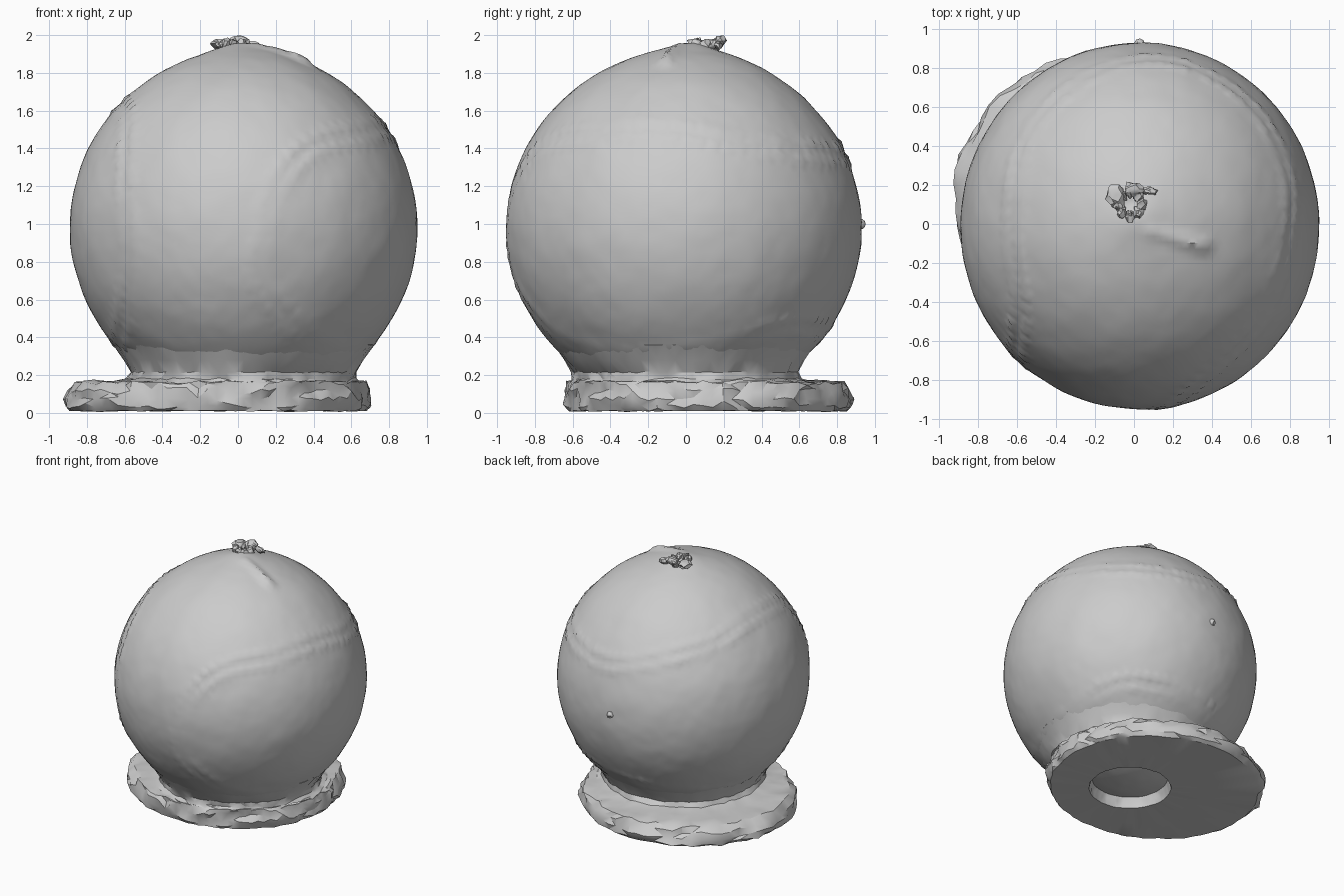
import bpy, bmesh, math, random
from mathutils import Vector, noise
from mathutils.kdtree import KDTree

random.seed(4)
default = bpy.data.objects.get("Cube")
if default:
    bpy.data.objects.remove(default, do_unlink=True)

# One plain grey for the whole model
grey = bpy.data.materials.new("plain grey")
grey.use_nodes = True
tone = (0.6, 0.6, 0.6, 1)
grey.diffuse_color = tone
grey.node_tree.nodes["Principled BSDF"].inputs["Base Color"].default_value = tone

CENTRE = Vector((0.03, -0.01, 0.98))
RADII = Vector((0.92, 0.94, 0.93))


def finish(bm, name, angle):
    """Turn a bmesh into a named, shaded object."""
    bmesh.ops.recalc_face_normals(bm, faces=bm.faces)
    mesh = bpy.data.meshes.new(name)
    bm.to_mesh(mesh)
    bm.free()
    mesh.materials.append(grey)
    obj = bpy.data.objects.new(name, mesh)
    bpy.context.collection.objects.link(obj)
    bpy.ops.object.select_all(action="DESELECT")
    obj.select_set(True)
    bpy.context.view_layer.objects.active = obj
    bpy.ops.object.shade_smooth_by_angle(angle=math.radians(angle))
    return obj


def bell(distance, width):
    return math.exp(-(distance / width) ** 2)


def closed_spline(points, steps):
    """Smooth closed path through the points, projected on a unit sphere."""
    path, n = [], len(points)
    for i in range(n):
        a, b, c, d = (Vector(points[(i + k) % n]) for k in (-1, 0, 1, 2))
        for s in range(steps):
            t = s / steps
            p = b + (c - a) * t / 2 + (a - b * 2.5 + c * 2 - d / 2) * t * t
            p += (b * 3 - a - c * 3 + d) * t ** 3 / 2
            path.append(p.normalized())
    return path


# Seam: one loop swinging high around the top, then low around the bottom
seam = closed_spline([
    (.12, -.9, 0), (.2, -.88, .25), (.4, -.75, .46), (.62, -.5, .5),
    (.76, -.1, .52), (.75, .3, .45), (.5, .68, .4), (0, .85, .4),
    (-.55, .5, .55), (-.66, 0, .65), (-.62, -.4, .56), (-.64, -.65, .2),
    (-.62, -.68, -.2), (-.62, -.4, -.5), (-.65, 0, -.65), (-.4, .5, -.6),
    (0, .72, -.55), (.5, .55, -.5), (.65, .1, -.62), (.4, -.5, -.6),
    (.1, -.88, -.3)], 30)
tree = KDTree(len(seam))
along, travelled = [], 0
for i, p in enumerate(seam):
    tree.insert(p, i)
    along.append(travelled)
    travelled += (seam[(i + 1) % len(seam)] - p).length
tree.balance()


def ball_relief(n):
    """Height of seam groove, stitches and wear in direction n."""
    near, i, d = tree.find(n)
    h = 0.004 * noise.noise(n * 5) + 0.002 * noise.noise(n * 14)
    if d < 0.2:
        wear = min(1, max(0.15, 0.6 + noise.noise(n * 2.3)))
        if n.z > 0.35:
            wear = max(wear, 0.7)
        stitch = max(0, math.cos(along[i] * math.tau / 0.075))
        h += 0.007 * bell(d, 0.09) - 0.009 * wear * bell(d, 0.018)
        h += 0.016 * wear * stitch * bell(d - 0.055, 0.025)
    return h


# Ball with a worn, slightly peaked crown
bm = bmesh.new()
bmesh.ops.create_icosphere(bm, subdivisions=6, radius=1)
for v in bm.verts:
    n = v.co.normalized()
    p = CENTRE + n * (1 + ball_relief(n)) * RADII
    if n.z > 0.7:
        r = math.hypot(p.x - 0.02, p.y - 0.03)
        p.z += 0.025 * bell(r, 0.36) + 0.025 * bell(r, 0.12)
        # Lip torn beside the crown, running outward
        t = min(1, max(0, (p.x - 0.1) / 0.25))
        lip = math.hypot(p.x - 0.1 - 0.25 * t, (p.y + 0.04 + 0.07 * t) * 1.4)
        p.z += 0.035 * bell(lip, 0.045) * (0.4 + 0.6 * t)
        # Pit in the middle of the nub
        p.z -= 0.03 * bell(math.hypot(p.x + 0.02, p.y - 0.1), 0.035)
    v.co = p
finish(bm, "ball", 50)

# Clay base: ragged slab with a neck hugging the ball and an open recess below
SIDES = 84


def slab_edge(a):
    """Outer rim radius, measured from the ball axis at angle a."""
    ox, oy, rx, ry = -0.14, 0.13, 0.81, 0.76
    c, s = math.cos(a), math.sin(a)
    qa = (c / rx) ** 2 + (s / ry) ** 2
    qb = c * ox / rx ** 2 + s * oy / ry ** 2
    qc = (ox / rx) ** 2 + (oy / ry) ** 2 - 1
    return (qb + math.sqrt(qb * qb - qa * qc)) / qa


# Each ring: blend from inner radius to rim, inner radius, height, roughness
rings = [(0, .27, .11, 0), (0, .29, .06, .01), (0, .3, .012, .005),
         (.5, .3, .012, .004), (.95, .3, .01, .012), (1, .6, .035, .03),
         (1, .6, .075, .03), (.95, .6, .12, .035), (.84, .6, .16, .03),
         (.6, .6, .165, .02), (.3, .6, .165, .015), (.08, .59, .18, .015),
         (0, .6, .215, .012), (0, .635, .28, .008), (0, .69, .36, .004),
         (0, .67, .42, 0)]
bm = bmesh.new()
loops = []
for k, (blend, inner, height, rough) in enumerate(rings):
    loop = []
    for j in range(SIDES):
        a = math.tau * j / SIDES
        edge = slab_edge(a)
        start = inner
        if 0.5 < inner and height < 0.25:
            start = min(inner, edge * 0.95)
        spot = Vector((math.cos(a) * 4, math.sin(a) * 4, k * 0.6))
        wave = noise.noise(spot) + 0.8 * noise.noise(spot * 3)
        r = start + (edge - start) * blend + rough * wave
        z = height + rough * 0.8 * noise.noise(spot * 2.5 + Vector((9, 3, 5)))
        loop.append(bm.verts.new((CENTRE.x + r * math.cos(a),
                                  CENTRE.y + r * math.sin(a), max(0, z))))
    loops.append(loop)
for low, high in zip(loops, loops[1:]):
    for j in range(SIDES):
        m = (j + 1) % SIDES
        bm.faces.new((low[j], low[m], high[m], high[j]))
bmesh.ops.triangulate(bm, faces=bm.faces)
finish(bm, "clay_base", 28)


def lump(name, place, size, rough):
    """Small ragged crumb."""
    bm = bmesh.new()
    bmesh.ops.create_icosphere(bm, subdivisions=2, radius=1)
    shift = Vector((random.random() * 9, random.random() * 9, 0))
    for v in bm.verts:
        q = v.co * (1 + rough * noise.noise(v.co * 1.7 + shift))
        v.co = Vector(place) + q * Vector(size)
    finish(bm, name, 35)


# Ragged nub: broken ring of crumbs around the pit on the crown
for i in range(8):
    a = math.tau * i / 8
    lump("crown_crumb", (-0.02 + 0.06 * math.cos(a), 0.1 + 0.06 * math.sin(a), 1.95),
         (0.026, 0.03, 0.022 + 0.014 * random.random()), 0.7)
lump("crown_flake", (-0.09, 0.15, 1.955), (0.05, 0.06, 0.025), 0.7)
lump("crown_peak", (0, 0.18, 1.97), (0.05, 0.035, 0.028), 0.5)
lump("crown_chip", (0.08, 0.17, 1.945), (0.04, 0.02, 0.025), 0.6)
lump("back_pip", (0.03, 0.92, 1), (0.03, 0.03, 0.03), 0.3)
